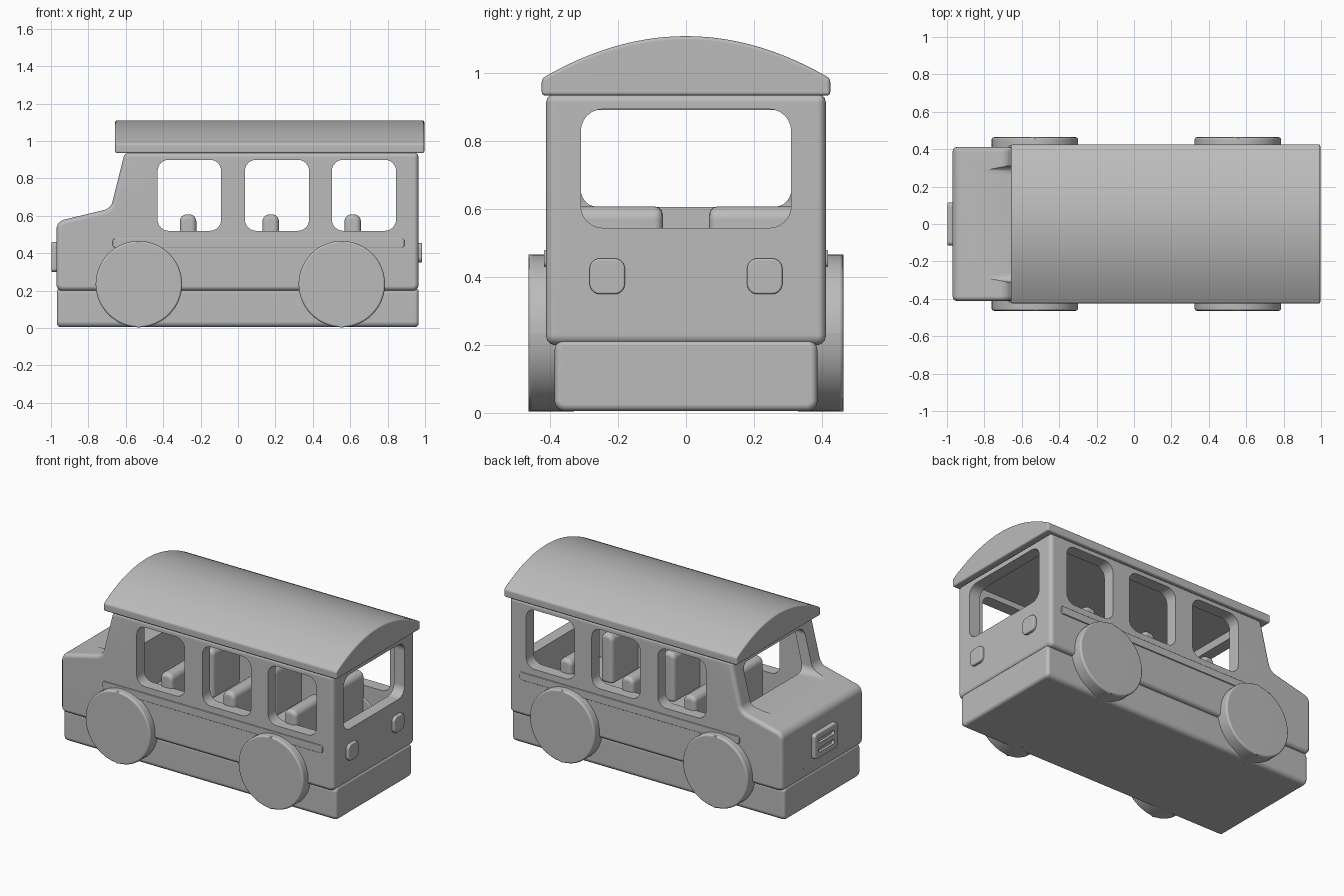
import bpy, bmesh
from math import sqrt
from mathutils import Vector

cube = bpy.data.objects.get("Cube")
if cube:
    bpy.data.objects.remove(cube, do_unlink=True)

grey = bpy.data.materials.new("plain_grey")
grey.use_nodes = True
GREY = (0.5, 0.5, 0.5, 1)
grey.diffuse_color = GREY
grey.node_tree.nodes["Principled BSDF"].inputs["Base Color"].default_value = GREY


def fillet(corners, steps=6):
    """Round each (u, v, radius) corner with a true circular arc."""
    out = []
    for i, (u, v, r) in enumerate(corners):
        p = Vector((u, v))
        if r == 0:
            out.append(p)
            continue
        a = (Vector(corners[i - 1][:2]) - p).normalized()
        b = (Vector(corners[(i + 1) % len(corners)][:2]) - p).normalized()
        cos_turn = -a.dot(b)
        w = sqrt((1 + cos_turn) / 2)
        d = r * sqrt((1 - cos_turn) / (1 + cos_turn))
        for k in range(steps + 1):
            t = k / steps
            k0, k1, k2 = (1 - t) ** 2, 2 * w * t * (1 - t), t * t
            out.append((k0 * (p + a * d) + k1 * p + k2 * (p + b * d)) / (k0 + k1 + k2))
    return out


def rect(u0, u1, v0, v1, r):
    return fillet([(u0, v0, r), (u1, v0, r), (u1, v1, r), (u0, v1, r)])


def disc(u, v, r):
    return fillet([(u + i * r, v + j * r, r) for i, j in ((-1, -1), (1, -1), (1, 1), (-1, 1))], 14)


def apply(obj, mod):
    bpy.context.view_layer.objects.active = obj
    bpy.ops.object.modifier_apply(modifier=mod.name)


def prism(name, profile, axis, lo, hi, bevel=0):
    """Extrude a profile: axis 'x' takes (y, z) points, axis 'y' takes (x, z)."""
    bm = bmesh.new()
    place = (lambda p, d: (d, p[0], p[1])) if axis == "x" else (lambda p, d: (p[0], d, p[1]))
    a = [bm.verts.new(place(p, lo)) for p in profile]
    b = [bm.verts.new(place(p, hi)) for p in profile]
    bm.faces.new(a)
    bm.faces.new(b)
    for i in range(len(a)):
        bm.faces.new((a[i - 1], a[i], b[i], b[i - 1]))
    bmesh.ops.recalc_face_normals(bm, faces=bm.faces)
    mesh = bpy.data.meshes.new(name)
    bm.to_mesh(mesh)
    bm.free()
    mesh.materials.append(grey)
    obj = bpy.data.objects.new(name, mesh)
    bpy.context.collection.objects.link(obj)
    if bevel:
        mod = obj.modifiers.new("Bevel", "BEVEL")
        mod.width, mod.segments = bevel, 3
        mod.limit_method, mod.angle_limit = "ANGLE", 0.7
        apply(obj, mod)
    return obj


def cut(obj, cutter):
    mod = obj.modifiers.new("Cut", "BOOLEAN")
    mod.operation, mod.solver, mod.object = "DIFFERENCE", "EXACT", cutter
    apply(obj, mod)
    bpy.data.objects.remove(cutter, do_unlink=True)


def finish(obj):
    bpy.ops.object.select_all(action="DESELECT")
    obj.select_set(True)
    bpy.context.view_layer.objects.active = obj
    bpy.ops.object.shade_smooth_by_angle(angle=0.6)
    mod = obj.modifiers.new("Weighted", "WEIGHTED_NORMAL")
    mod.keep_sharp = True


# Body shell with sloped bonnet and windscreen
body = prism("body", fillet([
    (-0.97, 0.2, 0.03), (0.965, 0.2, 0.03), (0.965, 0.94, 0),
    (-0.605, 0.94, 0), (-0.68, 0.64, 0.06), (-0.97, 0.57, 0.05)]), "y", -0.412, 0.412, 0.025)

# Cabin cavity, windscreen, rear window and side windows
cut(body, prism("cavity", [(-0.61, 0.3), (0.89, 0.3), (0.89, 0.96), (-0.53, 0.96), (-0.61, 0.62)],
                "y", -0.335, 0.335))
cut(body, prism("windscreen_cut", rect(-0.31, 0.31, 0.607, 0.893, 0.05), "x", -1.1, -0.3))
cut(body, prism("rear_window_cut", rect(-0.31, 0.31, 0.545, 0.895, 0.065), "x", 0.6, 1.1))
for x0, x1 in ((-0.43, -0.09), (0.037, 0.38), (0.502, 0.845)):
    cut(body, prism("side_window_cut", rect(x0, x1, 0.52, 0.9, 0.06), "y", -0.6, 0.6))

parts = [body]

# Chassis block
parts.append(prism("chassis", rect(-0.387, 0.387, 0.005, 0.215, 0.03), "x", -0.968, 0.966, 0.02))

# Arched roof
N = 28
arch = [(0.425 - 0.85 * i / N, 0.985 + 0.125 * (1 - (1 - 2 * i / N) ** 2)) for i in range(N + 1)]
parts.append(prism("roof", [(-0.425, 0.935), (0.425, 0.935)] + arch, "x", -0.657, 0.996, 0.01))

for side, s in (("left", -1), ("right", 1)):
    # Wheels
    for end, x in (("front", -0.53), ("rear", 0.555)):
        parts.append(prism(f"{end}_{side}_wheel", disc(x, 0.235, 0.231), "y",
                           *sorted((s * 0.33, s * 0.464)), 0.012))
    # Side trim strip
    parts.append(prism(f"{side}_trim", rect(-0.67, 0.89, 0.43, 0.48, 0.015), "y",
                       *sorted((s * 0.4, s * 0.419)), 0.004))
    # Bench seats
    for i, x in enumerate((-0.267, 0.175, 0.613)):
        bench = fillet([(x - 0.044, 0.29, 0), (x + 0.044, 0.29, 0),
                        (x + 0.044, 0.608, 0.038), (x - 0.044, 0.608, 0.038)])
        parts.append(prism(f"{side}_bench_{i + 1}", bench, "y",
                           *sorted((s * 0.068, s * 0.35)), 0.025))
    # Headlights with a recessed lens
    lamp = prism(f"{side}_headlight", disc(s * 0.232, 0.38, 0.104), "x", -1.0, -0.95, 0.008)
    cut(lamp, prism("lens_cut", disc(s * 0.232, 0.38, 0.076), "x", -1.1, -0.985))
    parts.append(lamp)
    # Tail lights
    parts.append(prism(f"{side}_tail_light", rect(s * 0.232 - 0.052, s * 0.232 + 0.052, 0.35, 0.455, 0.03),
                       "x", 0.95, 0.984, 0.006))

# Grille with two slots
grille = prism("grille", rect(-0.115, 0.115, 0.3, 0.46, 0.02), "x", -0.997, -0.95, 0.006)
for z in (0.35, 0.41):
    cut(grille, prism("slot_cut", rect(-0.08, 0.08, z - 0.014, z + 0.014, 0.012), "x", -1.1, -0.98))
parts.append(grille)

for part in parts:
    finish(part)
